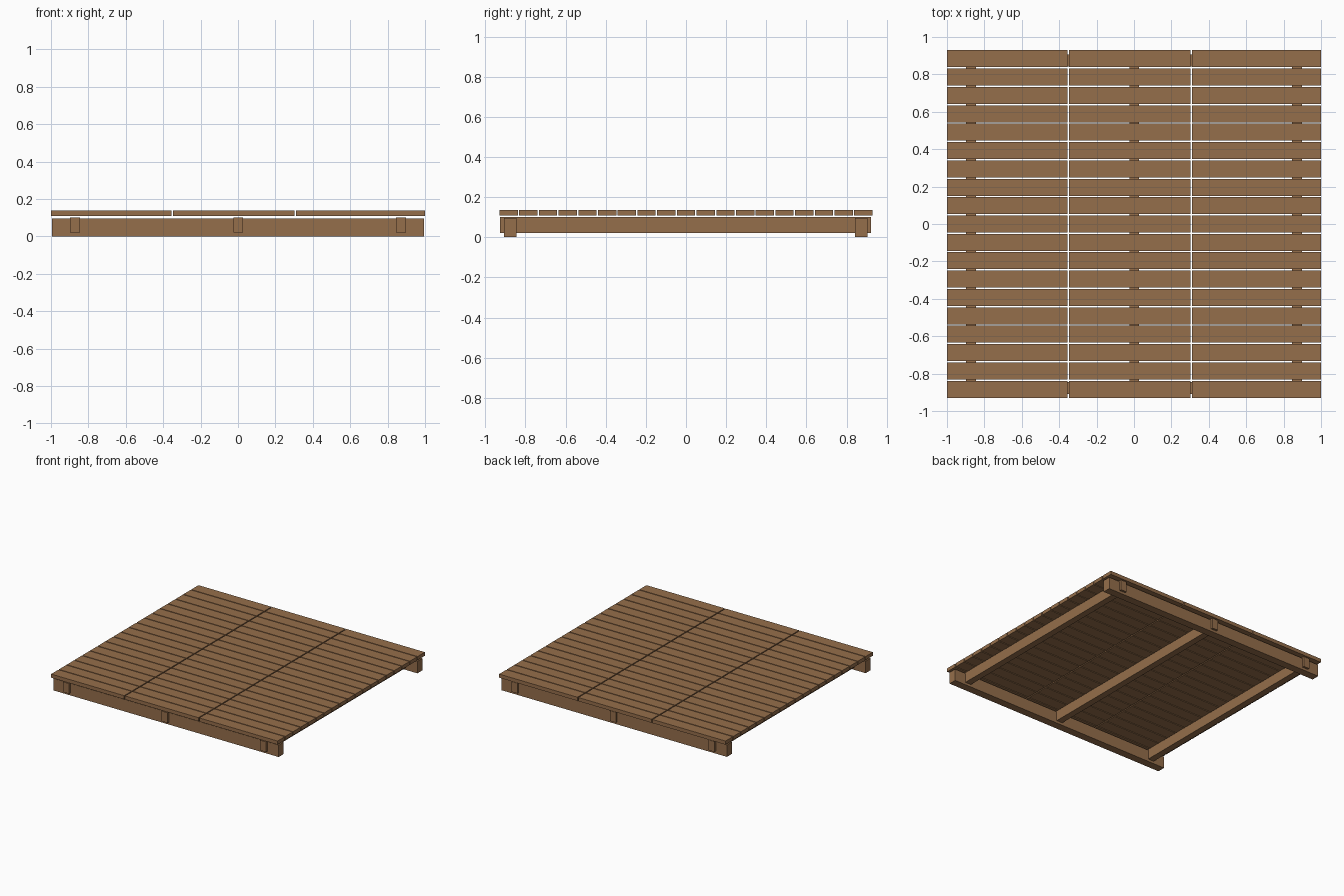
import bpy

cube = bpy.data.objects.get("Cube")
if cube:
    bpy.data.objects.remove(cube, do_unlink=True)

wood = bpy.data.materials.new("brown_wood")
wood.use_nodes = True
COLOUR = (0.30, 0.157, 0.07, 1)
wood.diffuse_color = COLOUR
wood.node_tree.nodes["Principled BSDF"].inputs["Base Color"].default_value = COLOUR


def box(name, x, y, z):
    """Flat-faced timber between (low, high) limits on each axis."""
    centre = [(a + b) / 2 for a, b in (x, y, z)]
    bpy.ops.mesh.primitive_cube_add(size=1, location=centre)
    ob = bpy.context.object
    ob.name = name
    ob.scale = [b - a for a, b in (x, y, z)]
    bpy.ops.object.transform_apply(location=False, rotation=False, scale=True)
    ob.data.materials.append(wood)
    return ob


# Cross beams resting on the ground at front and back
box("front_beam", (-0.995, 0.995), (-0.908, -0.845), (0, 0.095))
box("back_beam", (-0.995, 0.995), (0.842, 0.905), (0, 0.095))

# Joists running front to back
for name, x in (("right", -0.871), ("middle", 0.001), ("left", 0.871)):
    box(name + "_joist", (x - 0.026, x + 0.026), (-0.928, 0.922), (0.02, 0.102))

# Deck boards: three columns of evenly spaced planks, repeated along y
ROWS, STEP, WIDTH = 19, 0.0982, 0.091
START = -STEP * (ROWS - 1) / 2
for name, x in (("right", (-1, -0.355)), ("middle", (-0.347, 0.301)), ("left", (0.309, 1))):
    board = box(name + "_deck_boards", x, (START - WIDTH / 2, START + WIDTH / 2), (0.108, 0.137))
    rows = board.modifiers.new("rows", 'ARRAY')
    rows.count = ROWS
    rows.use_relative_offset = False
    rows.use_constant_offset = True
    rows.constant_offset_displace = (0, STEP, 0)
